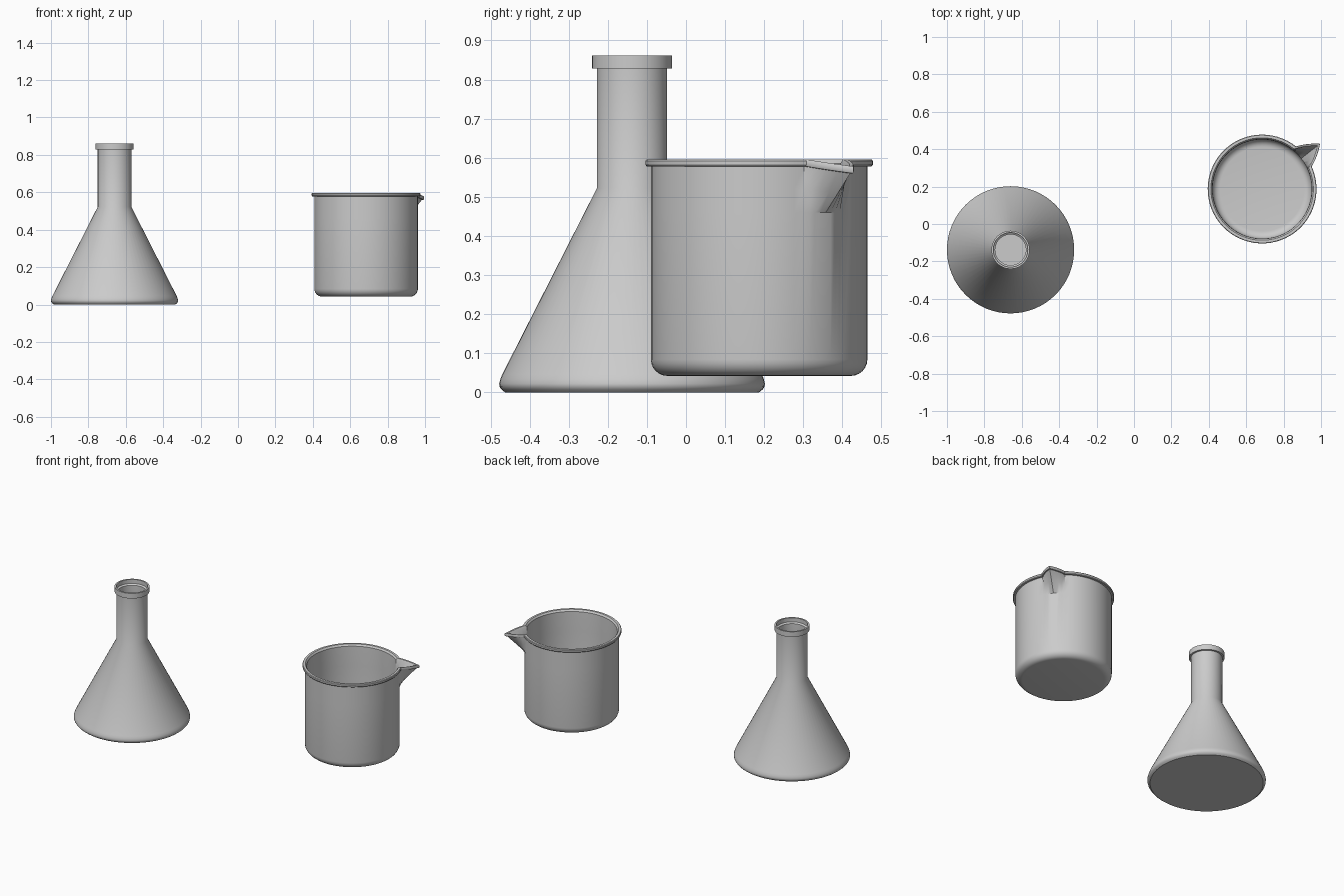
import bpy, bmesh
from math import sin, cos, radians, pi

if "Cube" in bpy.data.objects:
    bpy.data.objects.remove(bpy.data.objects["Cube"])


def lathe(name, centre, profile, angles, shape=None):
    """Revolve an (r, z) profile; shape(angle, r, z) may push points around."""
    bm = bmesh.new()
    rings = []
    for r, z in profile:
        if r == 0:
            rings.append([bm.verts.new((centre[0], centre[1], z))])
            continue
        ring = []
        for a in angles:
            rr, zz = shape(a, r, z) if shape else (r, z)
            ring.append(bm.verts.new((centre[0] + rr * cos(a), centre[1] + rr * sin(a), zz)))
        rings.append(ring)
    n = len(angles)
    for lo, hi in zip(rings, rings[1:]):
        for i in range(n):
            j = (i + 1) % n
            quad = [lo[i % len(lo)], lo[j % len(lo)], hi[j % len(hi)], hi[i % len(hi)]]
            bm.faces.new(list(dict.fromkeys(quad)))
    bmesh.ops.recalc_face_normals(bm, faces=bm.faces)
    me = bpy.data.meshes.new(name)
    bm.to_mesh(me)
    bm.free()
    ob = bpy.data.objects.new(name, me)
    bpy.context.collection.objects.link(ob)
    bpy.ops.object.select_all(action='DESELECT')
    ob.select_set(True)
    bpy.context.view_layer.objects.active = ob
    bpy.ops.object.shade_smooth_by_angle(angle=radians(30))
    return ob


def fillet(r, z, rad, steps=6):
    """Rounded bottom corner ending on wall radius r, floor height z."""
    return [(r - rad + rad * sin(t * pi / 2 / steps), z + rad - rad * cos(t * pi / 2 / steps))
            for t in range(steps + 1)]


# Conical flask: base, cone, neck, lip, then the inside
flask = [(0, 0), (0.325, 0), (0.334, 0.007), (0.339, 0.014), (0.34, 0.022), (0.337, 0.034),
         (0.332, 0.046), (0.09, 0.522), (0.09, 0.828), (0.102, 0.828), (0.102, 0.861),
         (0.092, 0.861), (0.092, 0.835), (0.082, 0.828), (0.082, 0.52),
         (0.322, 0.046), (0.325, 0.025), (0.315, 0.014), (0, 0.014)]
lathe("conical_flask", (-0.66, -0.138), flask, [2 * pi * i / 64 for i in range(64)])

# Beaker with pouring spout pulled out of its rim
SPOUT, HALF = radians(38), radians(13.5)


def pull_spout(a, r, z):
    d = abs((a - SPOUT + pi) % (2 * pi) - pi)
    w = max(0, 1 - d / HALF)
    h = min(1, max(0, (z - 0.46) / 0.118))
    return r + 0.102 * w * h, z - 0.018 * w * h


beaker = ([(0, 0.042)] + fillet(0.277, 0.042, 0.042)
          + [(0.277, 0.46), (0.277, 0.52), (0.277, 0.578), (0.288, 0.578), (0.291, 0.582),
             (0.291, 0.592), (0.288, 0.596), (0.274, 0.596), (0.266, 0.585), (0.265, 0.52), (0.265, 0.46)]
          + fillet(0.265, 0.055, 0.04)[::-1] + [(0, 0.055)])
spout_cols = [SPOUT + HALF * k / 4 for k in range(-4, 5)]
rest = [SPOUT + HALF + (2 * pi - 2 * HALF) * k / 60 for k in range(1, 60)]
lathe("beaker", (0.685, 0.187), beaker, spout_cols + rest, pull_spout)
